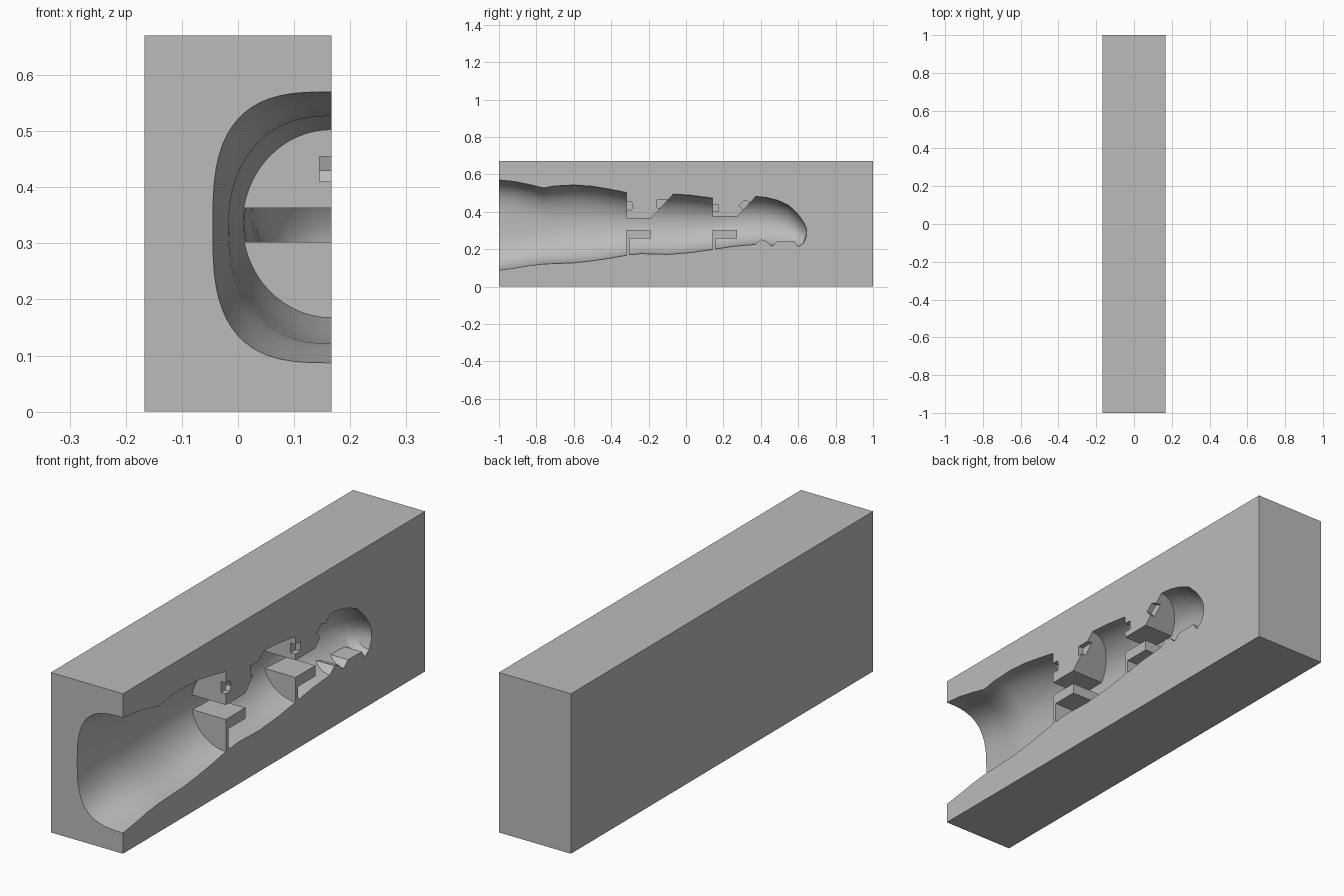
import bpy, bmesh, math

default = bpy.data.objects.get("Cube")
if default:
    bpy.data.objects.remove(default, do_unlink=True)

HALF_W, HEIGHT = 0.167, 0.67

grey = bpy.data.materials.new("plain grey")
grey.use_nodes = True
grey.diffuse_color = (0.5, 0.5, 0.5, 1)
grey.node_tree.nodes["Principled BSDF"].inputs["Base Color"].default_value = (0.5, 0.5, 0.5, 1)


def finish(name, bm):
    bmesh.ops.recalc_face_normals(bm, faces=bm.faces[:])
    mesh = bpy.data.meshes.new(name)
    bm.to_mesh(mesh)
    bm.free()
    mesh.materials.append(grey)
    obj = bpy.data.objects.new(name, mesh)
    bpy.context.collection.objects.link(obj)
    return obj


def prism(name, outline, x0, x1):
    """Extrude a (y, z) outline along x."""
    bm = bmesh.new()
    rings = [[bm.verts.new((x, y, z)) for y, z in outline] for x in (x0, x1)]
    n = len(outline)
    for ring in rings:
        bm.faces.new(ring)
    for i in range(n):
        j = (i + 1) % n
        bm.faces.new((rings[0][i], rings[0][j], rings[1][j], rings[1][i]))
    return finish(name, bm)


def loft(name, sections, sides=64):
    """Skin rounded sections (y, bottom, top, depth, squareness)."""
    bm = bmesh.new()
    rings = []
    for y, low, high, depth, power in sections:
        ring = []
        for i in range(sides):
            a = 2 * math.pi * i / sides
            c, s = math.cos(a), math.sin(a)
            x = HALF_W + depth * math.copysign(abs(c) ** (2 / power), c)
            z = (low + high) / 2 + (high - low) / 2 * math.copysign(abs(s) ** (2 / power), s)
            ring.append(bm.verts.new((x, y, z)))
        rings.append(ring)
    for a, b in zip(rings, rings[1:]):
        for i in range(sides):
            j = (i + 1) % sides
            bm.faces.new((a[i], a[j], b[j], b[i]))
    bm.faces.new(rings[0])
    bm.faces.new(rings[-1])
    return finish(name, bm)


def boolean(target, tool, operation):
    """Apply a boolean and discard the tool."""
    mod = target.modifiers.new(operation, "BOOLEAN")
    mod.operation, mod.object, mod.solver = operation, tool, "EXACT"
    bpy.context.view_layer.objects.active = target
    bpy.ops.object.modifier_apply(modifier=mod.name)
    bpy.data.objects.remove(tool, do_unlink=True)


# Finger-shaped cavity, from the open front to the rounded tip
cavity = loft("cavity", [
    (-1.04, 0.085, 0.572, 0.213, 3.0),
    (-1.00, 0.087, 0.570, 0.212, 3.0),
    (-0.92, 0.098, 0.562, 0.204, 2.8),
    (-0.84, 0.112, 0.546, 0.194, 2.5),
    (-0.76, 0.121, 0.527, 0.184, 2.3),
    (-0.70, 0.123, 0.538, 0.182, 2.2),
    (-0.60, 0.127, 0.543, 0.179, 2.1),
    (-0.50, 0.138, 0.536, 0.174, 2.1),
    (-0.40, 0.153, 0.519, 0.166, 2.0),
    (-0.31, 0.169, 0.501, 0.158, 2.0),
    (-0.24, 0.176, 0.500, 0.155, 2.0),
    (-0.10, 0.172, 0.496, 0.154, 2.0),
    (0.02, 0.181, 0.489, 0.152, 2.0),
    (0.14, 0.198, 0.473, 0.147, 2.0),
    (0.25, 0.215, 0.484, 0.142, 2.0),
    (0.37, 0.225, 0.482, 0.138, 2.0),
    (0.43, 0.222, 0.476, 0.135, 2.0),
    (0.49, 0.216, 0.461, 0.129, 2.0),
    (0.55, 0.213, 0.434, 0.118, 2.0),
    (0.60, 0.214, 0.385, 0.096, 2.0),
    (0.63, 0.232, 0.342, 0.066, 2.0),
    (0.645, 0.272, 0.305, 0.028, 2.0),
])


# Each joint has an upper wedge and a lower wall carrying a shelf
def add_joint(wall, shelf_end, ceiling, crest_y, crest_z):
    slope = (crest_y - shelf_end) / (crest_z - ceiling)
    top = 0.62
    wedge = [(wall, ceiling), (shelf_end, ceiling),
             (shelf_end + slope * (top - ceiling), top), (wall, top)]
    inner = wall + 0.016
    shelf = [(wall, 0.302), (shelf_end, 0.302), (shelf_end, 0.257),
             (inner, 0.257), (inner, 0.05), (wall, 0.05)]
    for outline in (wedge, shelf):
        boolean(cavity, prism("joint", outline, -0.15, 0.5), "DIFFERENCE")


add_joint(-0.319, -0.19, 0.363, -0.07, 0.492)
add_joint(0.142, 0.274, 0.374, 0.37, 0.478)

# Raised fingertip pad with narrow grooves
pad = [(0.37, 0.1), (0.37, 0.225), (0.40, 0.252), (0.43, 0.243), (0.457, 0.214),
       (0.49, 0.243), (0.58, 0.243), (0.60, 0.212), (0.60, 0.1)]
boolean(cavity, prism("pad", pad, -0.15, 0.5), "DIFFERENCE")

# Small pockets on both sides of each joint
pockets = [
    [(-0.34, 0.41), (-0.292, 0.41), (-0.284, 0.43), (-0.292, 0.455), (-0.34, 0.455)],
    [(-0.155, 0.42), (-0.09, 0.42), (-0.09, 0.463), (-0.155, 0.463)],
    [(0.12, 0.40), (0.174, 0.40), (0.174, 0.44), (0.12, 0.44)],
    [(0.282, 0.433), (0.307, 0.407), (0.352, 0.425), (0.352, 0.445), (0.313, 0.461)],
]
for outline in pockets:
    boolean(cavity, prism("pocket", outline, 0.145, 0.189), "UNION")

# Solid block, open on its left side where the cavity is carved out
block = prism("mould_block", [(-1, 0), (1, 0), (1, HEIGHT), (-1, HEIGHT)], -HALF_W, HALF_W)
boolean(block, cavity, "DIFFERENCE")

bpy.ops.object.select_all(action="DESELECT")
block.select_set(True)
bpy.context.view_layer.objects.active = block
bpy.ops.object.shade_smooth_by_angle(angle=math.radians(25))
